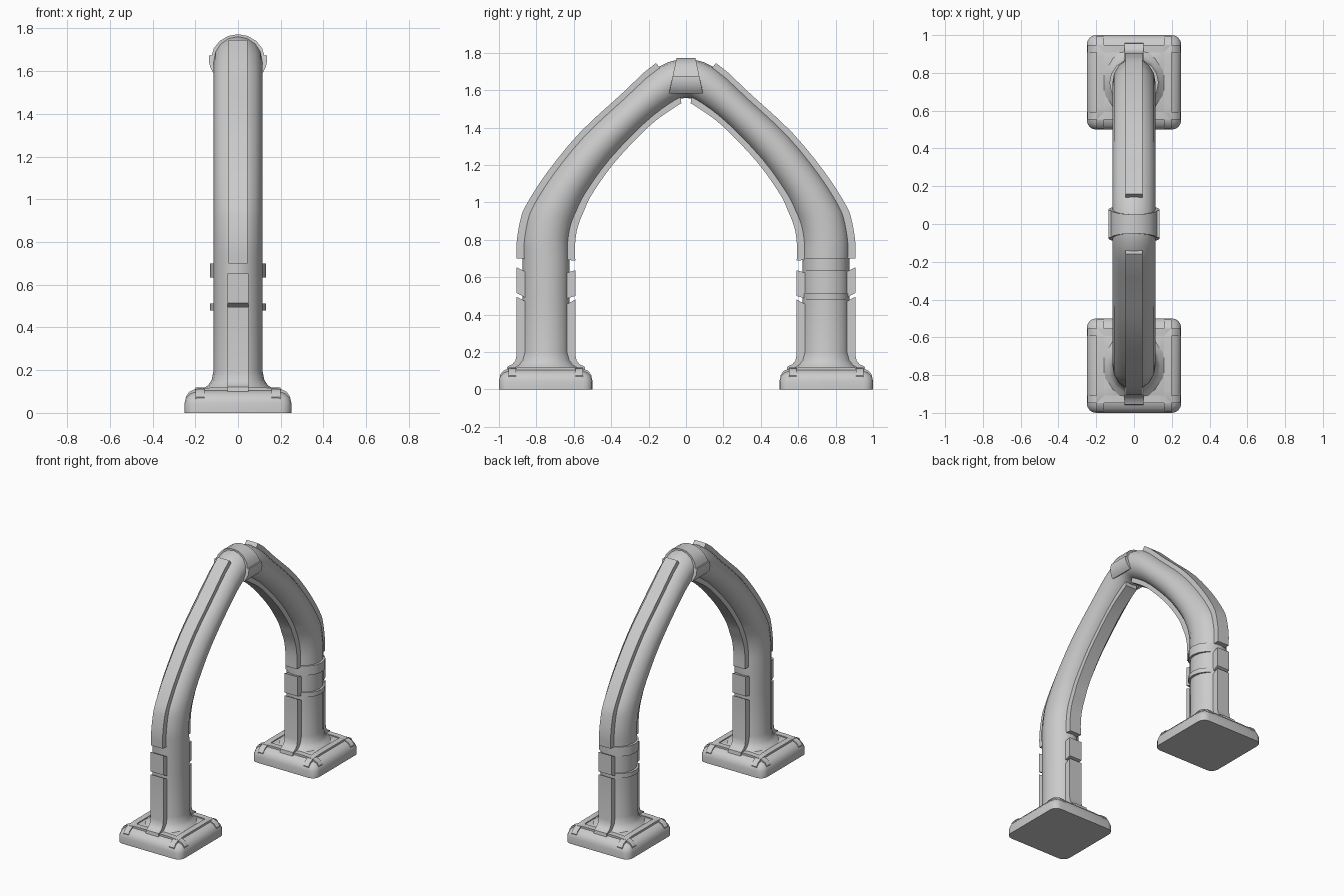
import bpy, bmesh, math
from mathutils import Vector

if "Cube" in bpy.data.objects:
    bpy.data.objects.remove(bpy.data.objects["Cube"])


def finish(bm, name, angle=30):
    bmesh.ops.remove_doubles(bm, verts=bm.verts, dist=1e-5)
    bmesh.ops.recalc_face_normals(bm, faces=bm.faces)
    me = bpy.data.meshes.new(name)
    bm.to_mesh(me)
    bm.free()
    ob = bpy.data.objects.new(name, me)
    bpy.context.collection.objects.link(ob)
    bpy.ops.object.select_all(action='DESELECT')
    ob.select_set(True)
    bpy.context.view_layer.objects.active = ob
    bpy.ops.object.shade_smooth_by_angle(angle=math.radians(angle))
    return ob


def loft(rings, name, closed=False):
    """Skin a list of equal-length point rings."""
    bm = bmesh.new()
    vs = [[bm.verts.new(p) for p in r] for r in rings]
    n = len(vs[0])
    pairs = list(zip(vs, vs[1:]))
    if closed:
        pairs.append((vs[-1], vs[0]))
    for a, b in pairs:
        for k in range(n):
            bm.faces.new((a[k], a[(k + 1) % n], b[(k + 1) % n], b[k]))
    if not closed:
        bm.faces.new(vs[0])
        bm.faces.new(vs[-1])
    return finish(bm, name)


def prism(outer, inner, half, name, place):
    """Strip between two point lines, extruded by half each way."""
    rings = [[place(h, *o), place(-h, *o), place(-h, *i), place(h, *i)]
             for o, i, h in zip(outer, inner, [half] * len(outer))]
    return loft(rings, name)


# Outer and inner rails of the arch (y, z), from leg to apex
OUT = [(.905, .70), (.905, .79), (.887, .90), (.856, .984), (.743, 1.16),
       (.567, 1.374), (.353, 1.572), (.16, 1.745), (0, 1.79)]
INN = [(.592, .69), (.592, .79), (.577, .875), (.545, .955), (.505, 1.04),
       (.385, 1.21), (.205, 1.40), (.08, 1.495), (0, 1.535)]


def smooth(pts, sub=3):
    P = [Vector(p) for p in pts]
    P = [2 * P[0] - P[1]] + P + [Vector((-P[-2].x, P[-2].y))]
    res = []
    for i in range(1, len(P) - 2):
        a, b, c, d = P[i - 1:i + 3]
        for k in range(sub):
            t = k / sub
            res.append(.5 * (2 * b + (c - a) * t + (2 * a - 5 * b + 4 * c - d) * t * t
                             + (3 * b - a - 3 * c + d) * t ** 3))
    return res + [P[-2]]


outer, inner = smooth(OUT), smooth(INN)


def oval(o, i, rx=.114, scale=1.0, n=16):
    c, h = (o + i) / 2, (o - i) / 2 * .81 * scale
    return [(rx * scale * math.cos(2 * math.pi * k / n),
             c.x + h.x * math.sin(2 * math.pi * k / n),
             c.y + h.y * math.sin(2 * math.pi * k / n)) for k in range(n)]


# Main tube: flared foot, straight leg, pointed curve, mirrored
half = [oval(Vector((.905, z)), Vector((.592, z)), scale=s)
        for z, s in ((.09, 1.6), (.115, 1.42), (.13, 1.22), (.155, 1.08), (.2, 1), (.5, 1))]
half += [oval(o, i) for o, i in zip(outer, inner)]
other = [[(x, -y, z) for x, y, z in r] for r in half[-2::-1]]
loft(half + other, "arch_tube")


def rounded_square(h, r, z, cy):
    pts = []
    for q in range(4):
        for k in range(5):
            a = math.radians(90 * q + 22.5 * k)
            sx = 1 if q in (0, 3) else -1
            sy = 1 if q < 2 else -1
            pts.append((sx * (h - r) + r * math.cos(a), cy + sy * (h - r) + r * math.sin(a), z))
    return pts


BASE = [(.25, .05, 0), (.25, .05, .045), (.244, .055, .07), (.228, .055, .09),
        (.20, .05, .104), (.12, .04, .118)]
STRIP = [(.24, .045), (.245, .075), (.229, .098), (.20, .112), (.13, .118)]
mid = .7485

for s, side in ((-1, "front"), (1, "back")):
    cy = .75 * s
    # Foot block with trim strips crossing near each corner
    loft([rounded_square(h, r, z, cy) for h, r, z in BASE], side + "_foot")
    prof = STRIP + [(-u, z) for u, z in STRIP[::-1]]
    low = [(u * .9, .04) for u, z in prof]
    for d in (-.178, .178):
        prism(prof, low, .02, side + "_foot_trim_y", lambda h, u, z: (d + h, cy + u, z))
        prism(prof, low, .02, side + "_foot_trim_x", lambda h, u, z: (u, cy + d + h, z))

    yz = lambda h, y, z: (h, s * y, z)

    # Straight rib pieces on the outer and inner side of the leg
    for m, where in ((1, "outer"), (-1, "inner")):
        rib = lambda h, u, z: (h, s * (mid + m * u), z)
        dz = 0 if m == 1 else -.015
        prism([(.212, .09), (.207, .122), (.18, .134), (.163, .155), (.1565, .19), (.1565, .495 + dz)],
              [(.08, .08), (.08, .10), (.08, .11), (.08, .13), (.08, .19), (.08, .455 + dz)],
              .05, side + "_%s_lower_rib" % where, rib)
        prism([(.1565, .515 + dz), (.1565, .652 + dz)], [(.08, .475), (.08, .615)],
              .05, side + "_%s_middle_rib" % where, rib)

    # Curved ribs following the arch
    n = 7 * 3 + 1
    prism(outer[:n], [o.lerp(i, .25) + Vector((-.03 if k == n - 1 else 0, 0))
                      for k, (o, i) in enumerate(zip(outer[:n], inner))],
          .045, side + "_outer_curved_rib", yz)
    prism(inner[:-1], [i.lerp(o, .25) for o, i in zip(outer[:-1], inner)],
          .045, side + "_inner_curved_rib", yz)

    # Clamp bands around the leg
    for z0, z1 in ((.48, .512), (.634, .70)):
        loft([oval(Vector((.905, z)), Vector((.592, z)), .13) for z in (z0, z1)],
             side + "_leg_band")


# Keystone collar over the apex, wider toward the bottom
def collar(a0, a1, rx, rz, name):
    rings = []
    for k in range(9):
        a = math.radians(a0 + (a1 - a0) * k / 8)
        c, sn = math.cos(a), math.sin(a)
        z = 1.655 + rz * sn
        w = .092 - (z - 1.575) * .21
        x = rx * c
        xi, zi = .09 * c, 1.655 + .08 * sn
        rings.append([(x, -w, z), (x, w, z), (xi, w, zi), (xi, -w, zi)])
    loft(rings, name)


collar(5, 175, .126, .118, "apex_collar")
collar(-38, 10, .136, .118, "apex_side_plate_right")
collar(170, 218, .136, .118, "apex_side_plate_left")
